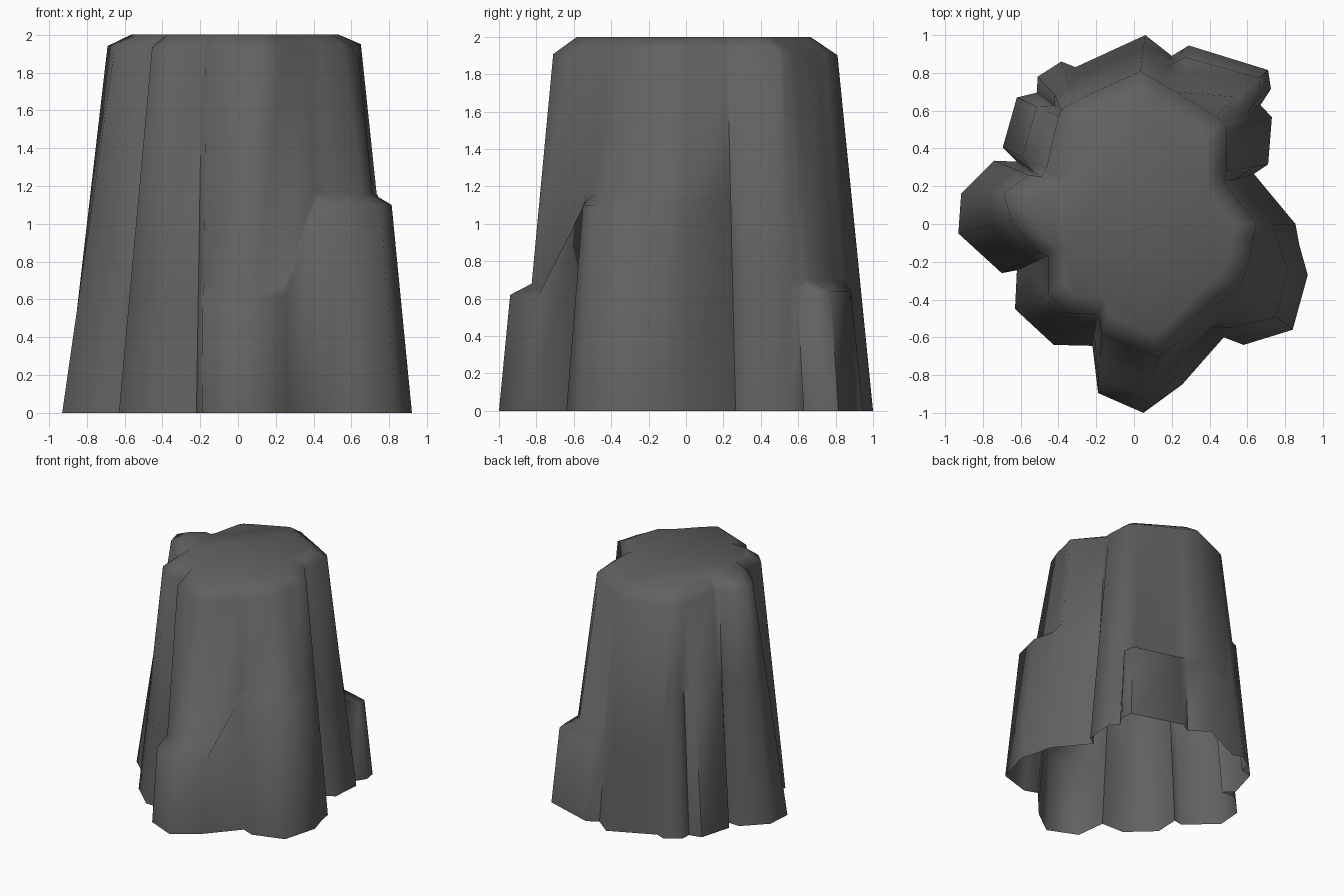
import bpy, bmesh, math
from mathutils import Vector

if "Cube" in bpy.data.objects:
    bpy.data.objects.remove(bpy.data.objects["Cube"])

# Ground outline, clockwise from the back point
base = [(.06, 1), (.2, .89), (.29, .945), (.71, .815), (.725, .715), (.67, .63),
        (.73, .565), (.71, .315), (.635, .265), (.855, 0), (.875, -.11),
        (.92, -.27), (.84, -.56), (.58, -.64), (.475, -.6), (.255, -.85),
        (.05, -1), (-.19, -.895), (-.22, -.645), (-.425, -.64), (-.63, -.45),
        (-.62, -.245), (-.7, -.26), (-.93, -.05), (-.915, .16), (-.74, .335),
        (-.62, .33), (-.695, .405), (-.62, .67), (-.515, .695), (-.51, .78),
        (-.385, .86), (-.31, .83)]
# Matching outline at the top shoulder
shoulder = [(.035, .81), (.14, .745), (.22, .7), (.43, .57), (.465, .545), (.48, .525),
            (.49, .5), (.49, .28), (.475, .22), (.65, 0), (.63, -.08),
            (.61, -.2), (.56, -.34), (.43, -.43), (.36, -.5), (.24, -.62),
            (.13, -.71), (-.17, -.58), (-.19, -.48), (-.36, -.47), (-.455, -.37),
            (-.455, -.17), (-.5, -.15), (-.65, .02), (-.69, .16), (-.56, .26),
            (-.49, .25), (-.465, .29), (-.4, .57), (-.385, .6), (-.365, .62),
            (-.31, .65), (-.27, .67)]
# Short columns against the main rock: first point, last point, ledge height
columns = [(2, 4, .64), (10, 13, 1.1), (15, 17, .62), (27, 29, 1.15)]
n = len(base)


def nearest_column(i):
    def gap(c):
        return min((abs(i - j) if abs(i - j) < n / 2 else n - abs(i - j))
                   for j in range(c[0], c[1] + 1))
    c = min(columns, key=gap)
    return c[2], gap(c) == 0


# Rock wall: ground, ledge outer, ledge inner, shoulder and cap rings
bm = bmesh.new()
rings = [[] for _ in range(5)]
for i in range(n):
    b, s = Vector(base[i]), Vector(shoulder[i])
    zs = 1.95 - .06 * abs(s.y)
    h, short = nearest_column(i)
    h2 = h + .06
    if short:
        outer = b + (s - b).normalized() * .1 * h
        inner = outer.lerp(s, .5)
    else:
        outer, inner = b.lerp(s, h / zs), b.lerp(s, h2 / zs)
    levels = [(b, 0), (outer, h), (inner, h2), (s, zs), (s * .82, 2)]
    for ring, (p, z) in zip(rings, levels):
        ring.append(bm.verts.new((p.x, p.y, z)))
for lo, hi in zip(rings, rings[1:]):
    for i in range(n):
        j = (i + 1) % n
        bm.faces.new((lo[j], lo[i], hi[i], hi[j]))
# Flat cap, bottom stays open
bm.faces.new(list(reversed(rings[-1])))

mesh = bpy.data.meshes.new("rock_pillar")
bm.to_mesh(mesh)
bm.free()
rock = bpy.data.objects.new("rock_pillar", mesh)
bpy.context.collection.objects.link(rock)

# Dark warm grey stone
stone = bpy.data.materials.new("dark grey stone")
stone.diffuse_color = (.125, .12, .115, 1)
stone.use_nodes = True
stone.node_tree.nodes["Principled BSDF"].inputs["Base Color"].default_value = stone.diffuse_color
mesh.materials.append(stone)

bpy.context.view_layer.objects.active = rock
rock.select_set(True)
bpy.ops.object.shade_smooth_by_angle(angle=math.radians(65))
